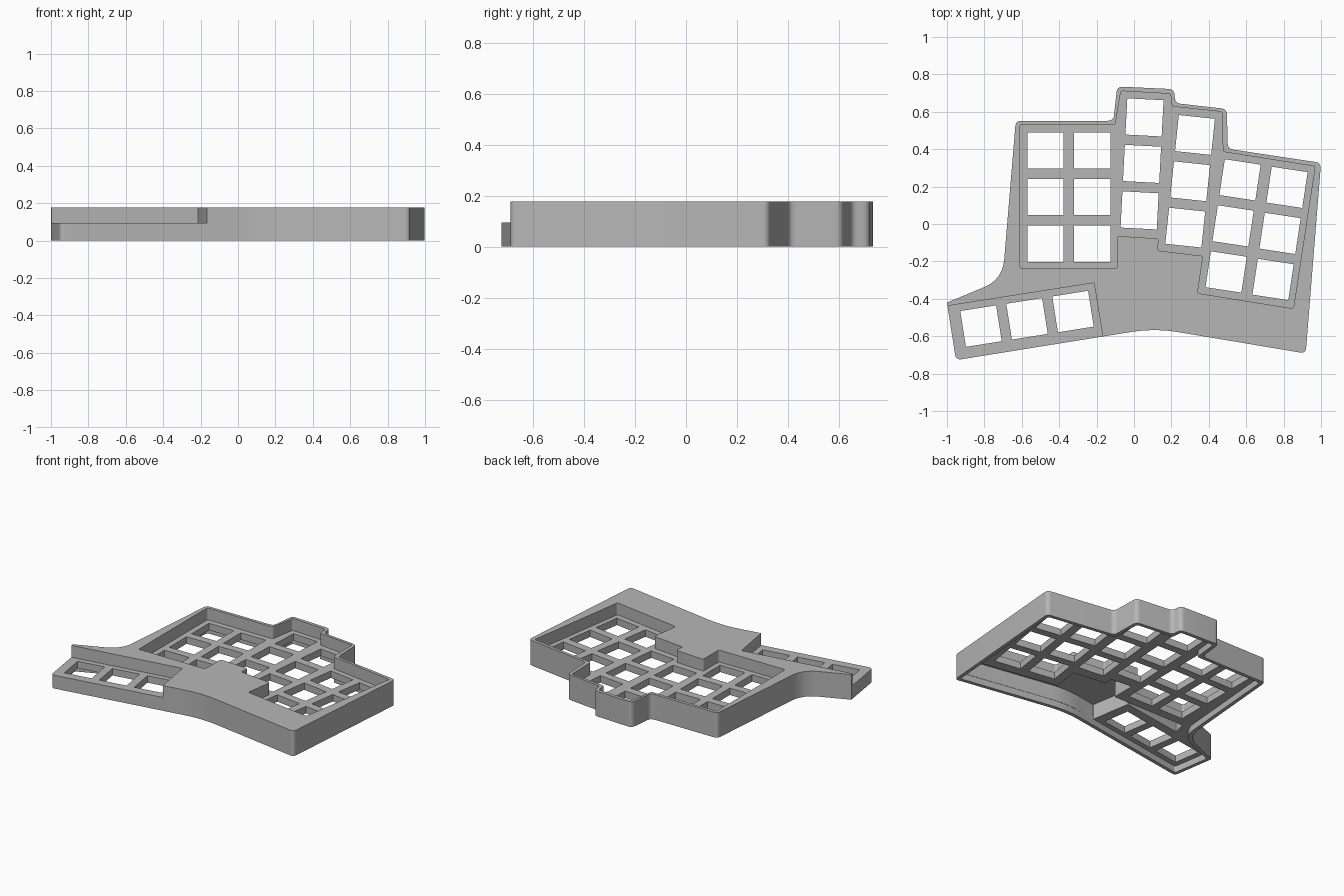
import bpy, bmesh
from math import radians
from mathutils import Vector, Matrix

if "Cube" in bpy.data.objects:
    bpy.data.objects.remove(bpy.data.objects["Cube"])

TOP, PLATE_TOP, PLATE_BOTTOM, ROOF = 0.178, 0.094, 0.045, 0.152
WALL, HOLE, PITCH = 0.025, 0.194, 0.249

grey = bpy.data.materials.new("case grey")
grey.use_nodes = True
grey.diffuse_color = (0.47, 0.47, 0.47, 1)
grey.node_tree.nodes["Principled BSDF"].inputs["Base Color"].default_value = (0.47, 0.47, 0.47, 1)


def rounded(corners, default):
    """Round each corner; an optional third value sets its tangent length."""
    pts, n = [], len(corners)
    for i, c in enumerate(corners):
        p = Vector(c[:2])
        a = Vector(corners[i - 1][:2]) - p
        b = Vector(corners[(i + 1) % n][:2]) - p
        t = min(c[2] if len(c) > 2 else default, 0.48 * a.length, 0.48 * b.length)
        if t <= 0:
            pts.append(p)
            continue
        a, b = p + a.normalized() * t, p + b.normalized() * t
        steps = 12 if t > 0.05 else 6
        for k in range(steps + 1):
            u = k / steps
            pts.append(a * (1 - u) ** 2 + p * 2 * u * (1 - u) + b * u ** 2)
    return pts


def inset(corners, d):
    """Mitred inward offset of a clockwise outline."""
    out, n = [], len(corners)
    for i, c in enumerate(corners):
        p = Vector(c[:2])
        e1 = (p - Vector(corners[i - 1][:2])).normalized()
        e2 = (Vector(corners[(i + 1) % n][:2]) - p).normalized()
        n1, n2 = Vector((e1.y, -e1.x)), Vector((e2.y, -e2.x))
        q = p + (n1 + n2) * d / (1 + n1.dot(n2))
        out.append((q.x, q.y, *c[2:]))
    return out


def prism(name, polygons, z0, z1):
    """Extrude one or more flat outlines into a closed solid."""
    bm = bmesh.new()
    for pts in polygons:
        face = bm.faces.new([bm.verts.new((p[0], p[1], z0)) for p in pts])
        up = bmesh.ops.extrude_face_region(bm, geom=[face])["geom"]
        verts = [v for v in up if isinstance(v, bmesh.types.BMVert)]
        bmesh.ops.translate(bm, verts=verts, vec=(0, 0, z1 - z0))
    bmesh.ops.recalc_face_normals(bm, faces=bm.faces)
    mesh = bpy.data.meshes.new(name)
    bm.to_mesh(mesh)
    bm.free()
    mesh.materials.append(grey)
    obj = bpy.data.objects.new(name, mesh)
    bpy.context.collection.objects.link(obj)
    return obj


def cut(body, cutter):
    cutter.hide_render = True
    mod = body.modifiers.new("cut", "BOOLEAN")
    mod.operation, mod.solver, mod.object = "DIFFERENCE", "EXACT", cutter
    bpy.context.view_layer.objects.active = body
    bpy.ops.object.modifier_apply(modifier=mod.name)
    bpy.data.objects.remove(cutter)


# Outer case outline, clockwise from the back right-hand corner
outline = [(-0.632, 0.552), (-0.11, 0.552), (-0.09, 0.735), (0.214, 0.721),
           (0.221, 0.646), (0.496, 0.615), (0.502, 0.402), (1.0, 0.327),
           (0.918, -0.692), (0.11, -0.557, 0.13), (-0.952, -0.728),
           (-1.0, -0.42, 0.005), (-0.703, -0.297, 0.11)]

# Sunken key well
well = [(-0.61, 0.53), (-0.1, 0.53), (-0.07, 0.711), (0.195, 0.696),
        (0.203, 0.628), (0.472, 0.6), (0.475, 0.386), (0.968, 0.308),
        (0.852, -0.452), (0.34, -0.37), (0.369, -0.171), (0.126, -0.142),
        (0.132, -0.078), (-0.09, -0.064), (-0.09, -0.238), (-0.61, -0.238)]

# Lowered thumb area, running out past the outline
thumb = [(-1.1, -0.454), (-0.214, -0.315), (-0.134, -0.8), (-1.1, -0.9)]

# Hollow under the raised palm area
palm = [(-0.06, -0.095), (0.1, -0.108), (0.096, -0.168), (0.338, -0.2),
        (0.31, -0.392), (0.862, -0.484), (0.88, -0.658), (0.11, -0.53, 0.13),
        (-0.14, -0.573), (-0.187, -0.284), (-0.65, -0.356), (-0.63, -0.266),
        (-0.06, -0.266)]

# Key holes: top centre of each column, tilt in degrees
columns = [(-0.473, 0.393, 0), (-0.223, 0.393, 0), (0.056, 0.57, -3),
           (0.326, 0.476, -6), (0.567, 0.236, -8.6), (0.818, 0.196, -8.6)]


def square(centre, tilt):
    rot, h = Matrix.Rotation(radians(tilt), 2), HOLE / 2
    return [Vector(centre) + rot @ Vector(c) for c in ((-h, -h), (h, -h), (h, h), (-h, h))]


holes = []
for x, y, tilt in columns:
    step = Matrix.Rotation(radians(tilt), 2) @ Vector((0, -PITCH))
    holes += [square(Vector((x, y)) + step * row, tilt) for row in range(3)]
thumb_step = Matrix.Rotation(radians(9), 2) @ Vector((PITCH, 0))
holes += [square(Vector((-0.818, -0.546)) + thumb_step * i, 9) for i in range(3)]

# Case body, hollowed from below and pocketed from above
case = prism("keyboard_case", [rounded(outline, 0.03)], 0, TOP)
cut(case, prism("underside_cutter", [rounded(inset(outline, WALL), 0.015)], -0.1, PLATE_BOTTOM))
cut(case, prism("palm_cutter", [rounded(palm, 0.005)], -0.1, ROOF))
cut(case, prism("well_cutter", [rounded(well, 0.012)], PLATE_TOP, 0.3))
cut(case, prism("thumb_cutter", [thumb], PLATE_TOP, 0.3))
cut(case, prism("key_hole_cutter", holes, 0.01, 0.14))

bpy.ops.object.select_all(action="DESELECT")
case.select_set(True)
bpy.context.view_layer.objects.active = case
bpy.ops.object.shade_smooth_by_angle(angle=radians(30))
